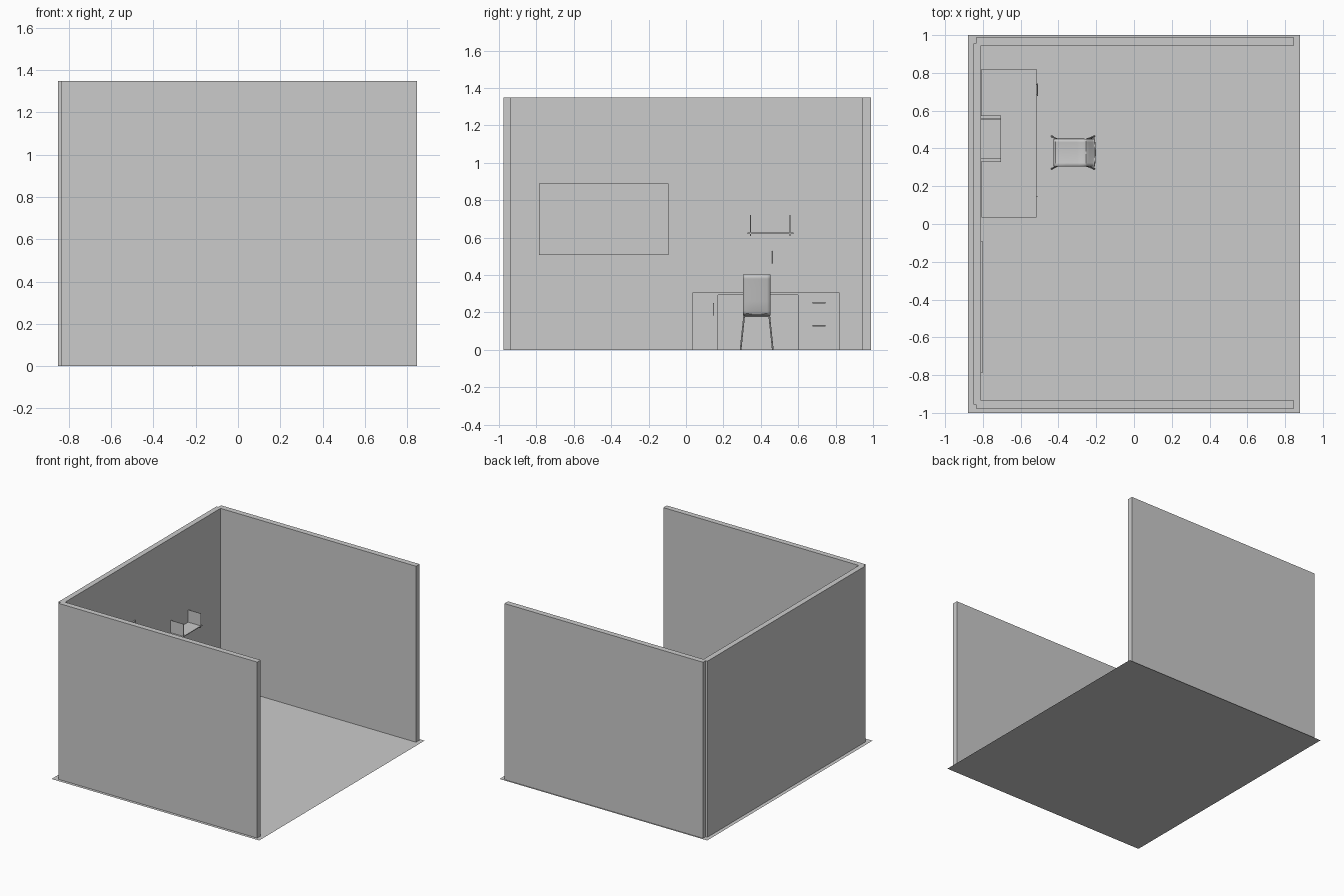
import bpy
import bmesh
from mathutils import Vector

if "Cube" in bpy.data.objects:
    bpy.data.objects.remove(bpy.data.objects["Cube"], do_unlink=True)

grey = bpy.data.materials.new("plain_grey")
grey.use_nodes = True
grey.diffuse_color = (0.6, 0.6, 0.6, 1)
grey.node_tree.nodes["Principled BSDF"].inputs["Base Color"].default_value = grey.diffuse_color


def finish(name, bm):
    mesh = bpy.data.meshes.new(name)
    bm.to_mesh(mesh)
    bm.free()
    mesh.materials.append(grey)
    obj = bpy.data.objects.new(name, mesh)
    bpy.context.collection.objects.link(obj)
    return obj


def add_box(bm, x, y, z):
    verts = bmesh.ops.create_cube(bm, size=1)["verts"]
    for v in verts:
        for i, (low, high) in enumerate((x, y, z)):
            v.co[i] = (low + high) / 2 + v.co[i] * (high - low)


def box(name, x, y, z):
    bm = bmesh.new()
    add_box(bm, x, y, z)
    return finish(name, bm)


def rod(name, start, end, radius):
    start, end = Vector(start), Vector(end)
    axis = end - start
    bm = bmesh.new()
    bmesh.ops.create_cone(bm, cap_ends=True, segments=12, radius1=radius,
                          radius2=radius, depth=axis.length)
    obj = finish(name, bm)
    obj.location = (start + end) / 2
    obj.rotation_euler = axis.to_track_quat("Z", "Y").to_euler()
    return obj


def smooth(obj):
    bpy.ops.object.select_all(action="DESELECT")
    obj.select_set(True)
    bpy.context.view_layer.objects.active = obj
    bpy.ops.object.shade_smooth_by_angle()


# Room: flat floor sheet and three walls
bm = bmesh.new()
bm.faces.new([bm.verts.new((x, y, 0)) for x, y in
              ((-0.88, -1), (0.88, -1), (0.88, 1), (-0.88, 1))])
finish("floor", bm)
TOP = 1.348
box("front_wall", (-0.836, 0.847), (-0.977, -0.935), (0, TOP))
box("back_wall", (-0.836, 0.847), (0.945, 0.988), (0, TOP))
box("side_wall", (-0.851, -0.81), (-0.955, 0.955), (0, TOP))

# Wall board with a slim raised frame
y0, y1, z0, z1, rim = -0.785, -0.093, 0.506, 0.889, 0.01
box("board_panel", (-0.81, -0.803), (y0, y1), (z0, z1))
bm = bmesh.new()
for z in (z0, z1 - rim):
    add_box(bm, (-0.81, -0.799), (y0, y1), (z, z + rim))
for y in (y0, y1 - rim):
    add_box(bm, (-0.81, -0.799), (y, y + rim), (z0 + rim, z1 - rim))
finish("board_frame", bm)

# Desk: top, two pedestals on plinths, door and drawer fronts
BACK, FRONT = -0.807, -0.516
box("desk_top", (BACK, FRONT), (0.034, 0.82), (0.293, 0.306))
for name, low, high, fronts in (
        ("cupboard", 0.034, 0.171, ((0.022, 0.293),)),
        ("drawer_unit", 0.598, 0.82, ((0.022, 0.163), (0.166, 0.293)))):
    box(name + "_plinth", (BACK, FRONT - 0.006), (low, high), (0, 0.02))
    box(name + "_body", (BACK, FRONT - 0.008), (low, high), (0.02, 0.293))
    for bottom, top in fronts:
        box(name + "_front", (FRONT - 0.008, FRONT - 0.001), (low, high), (bottom, top))


# Bar handles standing off on two short posts
def handle(name, x, y, z, half, upright):
    step = Vector((0, 0, half)) if upright else Vector((0, half, 0))
    middle = Vector((x + 0.006, y, z))
    smooth(rod(name + "_bar", middle - step, middle + step, 0.0025))
    for side in (-0.8, 0.8):
        end = middle + step * side
        rod(name + "_post", end - Vector((0.008, 0, 0)), end, 0.002)


handle("cupboard_handle", FRONT, 0.147, 0.217, 0.033, True)
handle("upper_drawer_handle", FRONT, 0.711, 0.25, 0.034, False)
handle("lower_drawer_handle", FRONT, 0.711, 0.126, 0.034, False)
handle("wall_handle", -0.81, 0.459, 0.495, 0.033, True)

# Wall shelf with two upright ends passing through it
box("shelf_board", (-0.81, -0.703), (0.328, 0.574), (0.62, 0.626))
for y in (0.343, 0.554):
    box("shelf_end", (-0.81, -0.703), (y, y + 0.005), (0.608, 0.72))

# Chair shell: bent side profile swept across the width
profile = [(-0.424, 0.181), (-0.414, 0.187), (-0.36, 0.186), (-0.30, 0.182),
           (-0.27, 0.183), (-0.253, 0.193), (-0.244, 0.21), (-0.234, 0.26),
           (-0.222, 0.32), (-0.21, 0.38), (-0.205, 0.403)]
MID, HALF, STEPS = 0.378, 0.073, 8
bm = bmesh.new()
rows = []
for i in range(STEPS + 1):
    t = 2 * i / STEPS - 1
    lift = 0.005 * t * t
    rows.append([bm.verts.new((x - (lift if z > 0.2 else 0), MID + HALF * t,
                               z + (lift if z < 0.2 else 0)))
                 for x, z in profile])
for a, b in zip(rows, rows[1:]):
    for j in range(len(profile) - 1):
        bm.faces.new((a[j], a[j + 1], b[j + 1], b[j]))
bmesh.ops.recalc_face_normals(bm, faces=bm.faces)
shell = finish("chair_shell", bm)
thick = shell.modifiers.new("thickness", "SOLIDIFY")
thick.thickness = 0.006
thick.offset = 0
smooth(shell)

# Four splayed chair legs joined by cross rails under the seat
for side in (-1, 1):
    for top_x, foot_x in ((-0.40, -0.436), (-0.258, -0.21)):
        smooth(rod("chair_leg", (top_x, MID + side * 0.067, 0.183),
                   (foot_x, MID + side * 0.086, 0.001), 0.0045))
    rod("chair_side_rail", (-0.40, MID + side * 0.066, 0.179),
        (-0.258, MID + side * 0.066, 0.179), 0.003)
for x in (-0.40, -0.258):
    rod("chair_cross_rail", (x, MID - 0.066, 0.179), (x, MID + 0.066, 0.179), 0.003)
